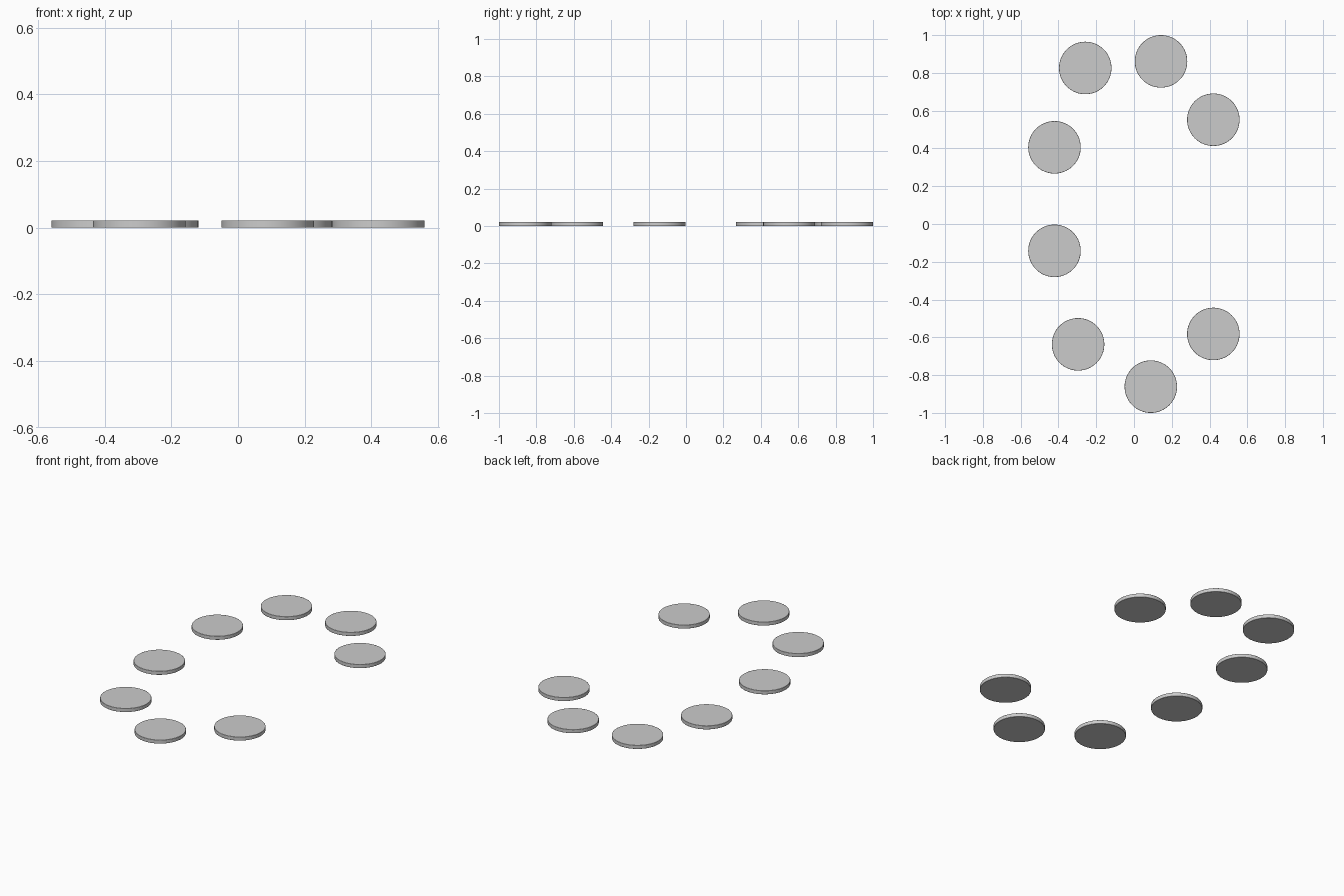
import bpy

if "Cube" in bpy.data.objects:
    bpy.data.objects.remove(bpy.data.objects["Cube"])

RADIUS = 0.139
HEIGHT = 0.022

# disc centres, following a curved trail
CENTRES = [
    (0.42, 0.552), (0.143, 0.861), (-0.258, 0.826), (-0.421, 0.406),
    (-0.421, -0.142), (-0.296, -0.637), (0.089, -0.861), (0.42, -0.582),
]


def add_disc(index, x, y):
    bpy.ops.mesh.primitive_cylinder_add(
        vertices=64, radius=RADIUS, depth=HEIGHT, location=(x, y, HEIGHT / 2))
    disc = bpy.context.object
    disc.name = f"stepping_disc_{index}"
    # slightly softened rims
    bevel = disc.modifiers.new("soft_rim", 'BEVEL')
    bevel.width = 0.0015
    bevel.segments = 2
    bevel.limit_method = 'ANGLE'
    bpy.ops.object.shade_smooth_by_angle()


for i, (x, y) in enumerate(CENTRES, 1):
    add_disc(i, x, y)
